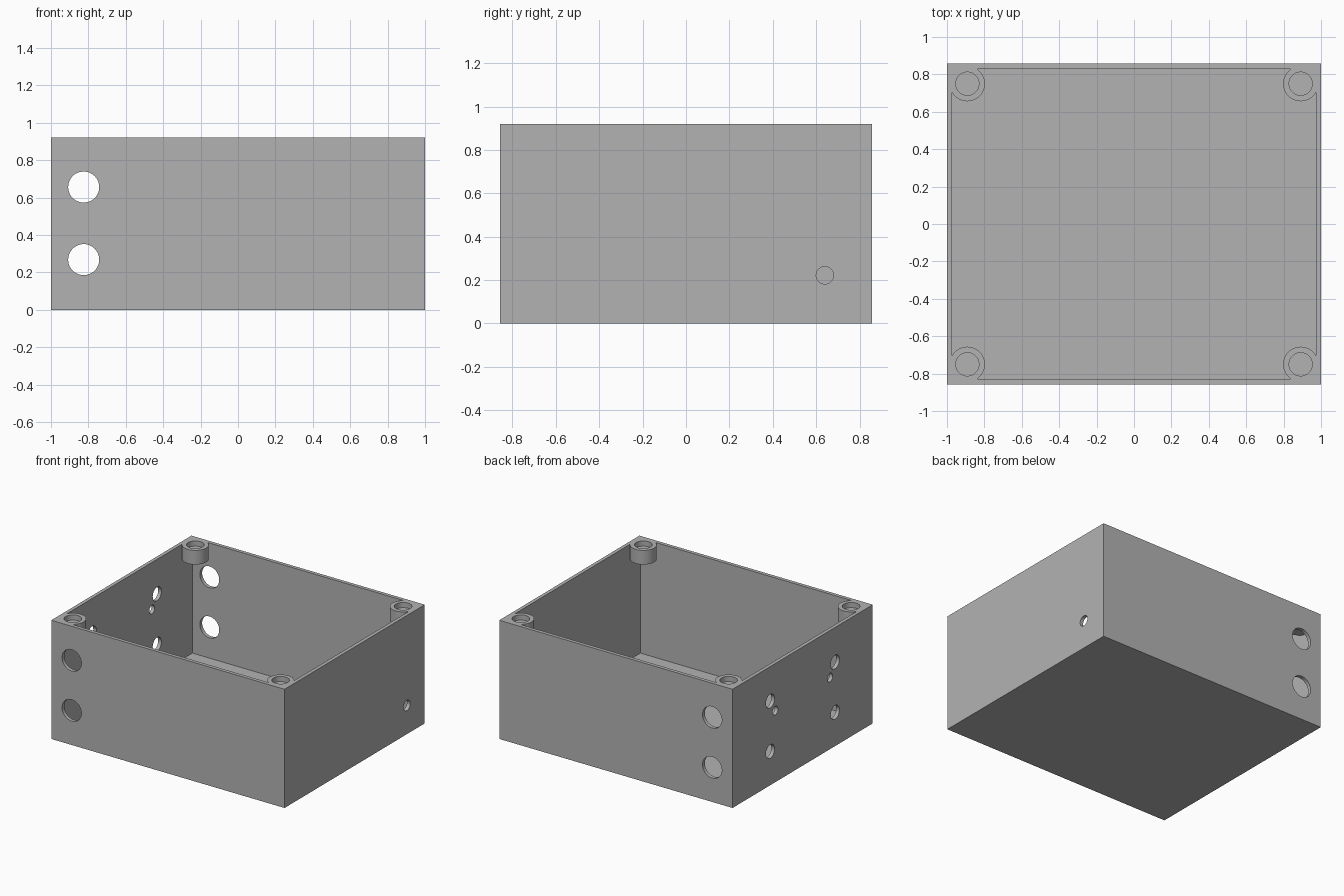
import bpy, bmesh, math
from mathutils import Matrix, Vector

if "Cube" in bpy.data.objects:
    bpy.data.objects.remove(bpy.data.objects["Cube"], do_unlink=True)

W, D, H, WALL = 2.0, 1.716, 0.92, 0.028

grey = bpy.data.materials.new("plain grey")
grey.use_nodes = True
grey.diffuse_color = (0.45, 0.45, 0.45, 1)
grey.node_tree.nodes["Principled BSDF"].inputs["Base Color"].default_value = (0.45, 0.45, 0.45, 1)


def make_object(name, bm):
    bmesh.ops.recalc_face_normals(bm, faces=bm.faces)
    mesh = bpy.data.meshes.new(name)
    bm.to_mesh(mesh)
    bm.free()
    mesh.materials.append(grey)
    ob = bpy.data.objects.new(name, mesh)
    bpy.context.collection.objects.link(ob)
    return ob


def box(name, size, centre):
    bm = bmesh.new()
    bmesh.ops.create_cube(bm, size=1, matrix=Matrix.Translation(centre) @ Matrix.Diagonal((*size, 1)))
    return make_object(name, bm)


def cylinder(name, radius, depth, centre, axis="Z"):
    turn = {"X": Matrix.Rotation(math.pi / 2, 4, "Y"),
            "Y": Matrix.Rotation(math.pi / 2, 4, "X"),
            "Z": Matrix.Identity(4)}[axis]
    bm = bmesh.new()
    bmesh.ops.create_cone(bm, cap_ends=True, segments=48, radius1=radius, radius2=radius,
                          depth=depth, matrix=Matrix.Translation(centre) @ turn)
    return make_object(name, bm)


def corner_boss(name, radius, height, x, y):
    # round on the inner side, square where it fills the wall corner
    sx, sy = math.copysign(1, x), math.copysign(1, y)
    outline = [(radius, radius)]
    for i in range(37):
        a = math.pi / 2 + i / 36 * 1.5 * math.pi
        outline.append((radius * math.cos(a), radius * math.sin(a)))
    bm = bmesh.new()
    face = bm.faces.new([bm.verts.new((x + sx * u, y + sy * v, H - height)) for u, v in outline])
    top = bmesh.ops.extrude_face_region(bm, geom=[face])["geom"]
    bmesh.ops.translate(bm, vec=Vector((0, 0, height)),
                        verts=[g for g in top if isinstance(g, bmesh.types.BMVert)])
    return make_object(name, bm)


def combine(target, tool, operation):
    mod = target.modifiers.new(operation.lower(), "BOOLEAN")
    mod.operation, mod.solver, mod.object = operation, "EXACT", tool
    bpy.context.view_layer.objects.active = target
    bpy.ops.object.modifier_apply(modifier=mod.name)
    bpy.data.objects.remove(tool, do_unlink=True)


# open-topped box
case = box("enclosure", (W, D, H), (0, 0, H / 2))
combine(case, box("cavity", (W - 2 * WALL, D - 2 * WALL, H), (0, 0, H / 2 + WALL)), "DIFFERENCE")

# corner bosses with shallow round pockets
for sx in (-1, 1):
    for sy in (-1, 1):
        x, y = sx * 0.891, sy * 0.75
        combine(case, corner_boss("boss", 0.094, 0.11, x, y), "UNION")
        combine(case, cylinder("pocket", 0.062, 0.08, (x, y, H)), "DIFFERENCE")

# large holes through front and back walls
for z in (0.268, 0.656):
    combine(case, cylinder("cable_hole", 0.083, 2 * D, (-0.825, 0, z), "Y"), "DIFFERENCE")

# sensor and screw holes in the left-hand wall
for sy in (-1, 1):
    for y, z, r in ((0.397, 0.262, 0.053), (0.397, 0.652, 0.053), (0.335, 0.555, 0.033)):
        combine(case, cylinder("sensor_hole", r, 0.2, (-W / 2, sy * y, z), "X"), "DIFFERENCE")

# single hole in the opposite wall
combine(case, cylinder("side_hole", 0.04, 0.2, (W / 2, 0.64, 0.222), "X"), "DIFFERENCE")

# smooth round surfaces, keep edges crisp
bpy.ops.object.select_all(action="DESELECT")
case.select_set(True)
bpy.context.view_layer.objects.active = case
bpy.ops.object.shade_smooth_by_angle(angle=math.radians(30))
